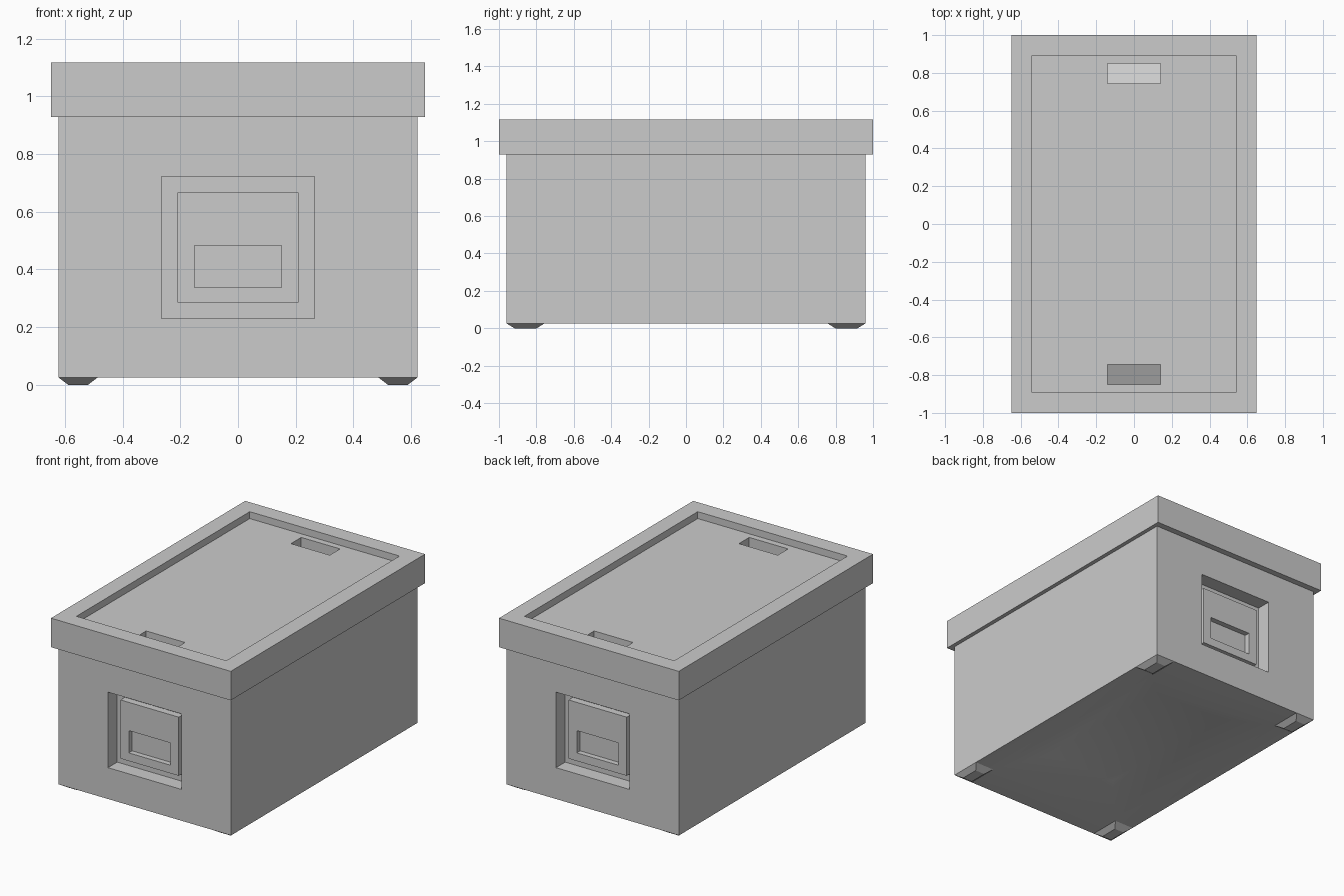
import bpy, bmesh
from mathutils import Vector

if "Cube" in bpy.data.objects:
    bpy.data.objects.remove(bpy.data.objects["Cube"])


def finish(bm, name):
    bmesh.ops.recalc_face_normals(bm, faces=bm.faces[:])
    mesh = bpy.data.meshes.new(name)
    bm.to_mesh(mesh)
    bm.free()
    ob = bpy.data.objects.new(name, mesh)
    bpy.context.collection.objects.link(ob)
    return ob


def box(x, y, z0, z1):
    """Box with half sizes x, y, centred on the z axis."""
    bm = bmesh.new()
    bmesh.ops.create_cube(bm, size=1)
    for v in bm.verts:
        v.co = Vector((v.co.x * 2 * x, v.co.y * 2 * y, z1 if v.co.z > 0 else z0))
    bm.normal_update()
    return bm


def face_towards(bm, direction):
    return max(bm.faces, key=lambda f: f.normal.dot(Vector(direction)))


def resize(bm, face, rect, depth=0):
    """Inset a face to a rectangle {axis: (low, high)} and shift it by depth."""
    normal = face.normal.copy()
    bmesh.ops.inset_individual(bm, faces=[face], thickness=0.001)
    mid = face.calc_center_median()
    for v in face.verts:
        for axis, (low, high) in rect.items():
            v.co[axis] = high if v.co[axis] > mid[axis] else low
        v.co += normal * depth


def step(bm, face, rect, depth):
    """Inset to a rectangle, then extrude it straight."""
    resize(bm, face, rect)
    resize(bm, face, rect, depth)


BOTTOM, LIP, TOP, FLOOR = 0.026, 0.928, 1.117, 1.072

# Body with recessed handle, raised plate and finger slot at both ends
bm = box(0.622, 0.96, BOTTOM, LIP)
for side in (-1, 1):
    face = face_towards(bm, (0, side, 0))
    step(bm, face, {0: (-0.265, 0.265), 2: (0.23, 0.722)}, -0.095)
    step(bm, face, {0: (-0.21, 0.21), 2: (0.285, 0.667)}, 0.045)
    step(bm, face, {0: (-0.15, 0.15), 2: (0.338, 0.483)}, -0.035)

# Shallow dished underside
face = face_towards(bm, (0, 0, -1))
resize(bm, face, {0: (-0.486, 0.486), 1: (-0.756, 0.756)})
resize(bm, face, {0: (-0.25, 0.25), 1: (-0.5, 0.5)}, -0.08)

# Overhanging lid with sunken top panel, grown from the top of the body
face = max(bm.faces, key=lambda f: f.calc_center_median().z)
step(bm, face, {0: (-0.648, 0.648), 1: (-1, 1)}, TOP - LIP)
step(bm, face, {0: (-0.54, 0.54), 1: (-0.892, 0.892)}, FLOOR - TOP)
crate = finish(bm, "body_and_lid")

# Finger slots in the lid: short inner wall, floor sloping down to the outer edge
for side, label in ((-1, "front"), (1, "back")):
    profile = [(0.745, FLOOR - 0.04), (0.851, FLOOR - 0.09), (0.851, FLOOR + 0.03), (0.745, FLOOR + 0.03)]
    bm = bmesh.new()
    face = bm.faces.new([bm.verts.new((-0.14, side * y, z)) for y, z in profile])
    ext = bmesh.ops.extrude_face_region(bm, geom=[face])
    bmesh.ops.translate(bm, vec=(0.28, 0, 0),
                        verts=[g for g in ext["geom"] if isinstance(g, bmesh.types.BMVert)])
    cutter = finish(bm, label + "_lid_slot_cutter")
    cutter.hide_render = True
    cutter.display_type = 'WIRE'
    mod = crate.modifiers.new(label + "_slot", 'BOOLEAN')
    mod.operation = 'DIFFERENCE'
    mod.solver = 'EXACT'
    mod.object = cutter

# Smooth shading only across the shallow underside
bpy.context.view_layer.objects.active = crate
crate.select_set(True)
bpy.ops.object.shade_smooth_by_angle(angle=0.52)

# Tapered corner feet
for sx, xn in ((-1, "left"), (1, "right")):
    for sy, yn in ((-1, "front"), (1, "back")):
        bm = box(0.068, 0.102, 0, BOTTOM)
        for v in bm.verts:
            if v.co.z < 0.01:
                v.co.x *= 0.5
                v.co.y *= 0.58
            v.co += Vector((sx * 0.554, sy * 0.858, 0))
        finish(bm, f"{yn}_{xn}_foot")
